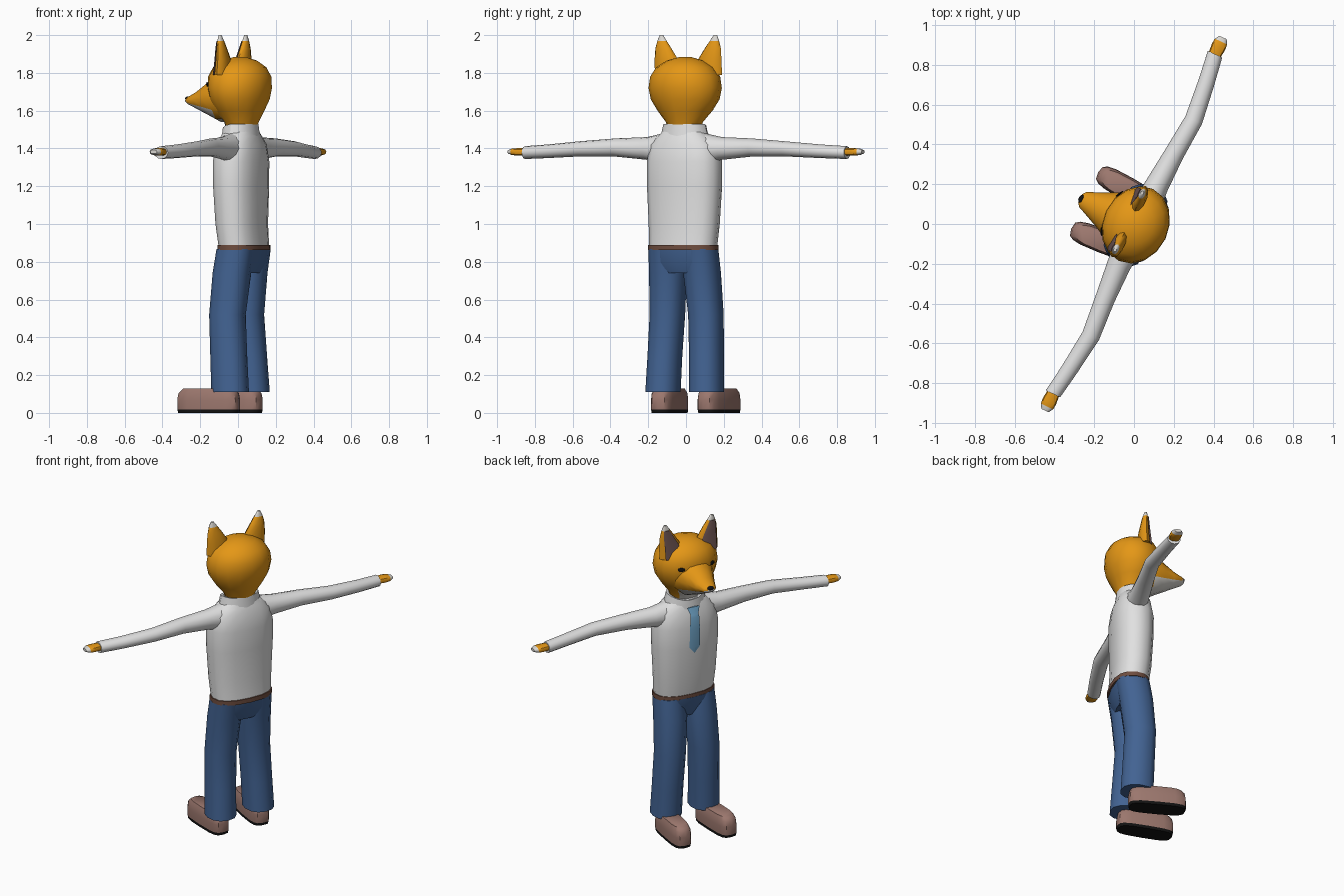
import bpy, bmesh, math
from mathutils import Matrix, Vector

if "Cube" in bpy.data.objects:
    bpy.data.objects.remove(bpy.data.objects["Cube"])

# Built facing -y, then the whole figure is turned to its heading
TURN = Matrix.Rotation(math.radians(-115.5), 4, 'Z')


def material(name, r, g, b):
    m = bpy.data.materials.new(name)
    m.diffuse_color = (r, g, b, 1)
    m.use_nodes = True
    m.node_tree.nodes["Principled BSDF"].inputs["Base Color"].default_value = m.diffuse_color
    return m


FUR = material("orange fur", 0.78, 0.31, 0.008)
WHITE = material("white fur", 0.70, 0.68, 0.64)
SHIRT = material("shirt white", 0.75, 0.75, 0.75)
JEANS = material("denim blue", 0.055, 0.125, 0.29)
SHOE = material("shoe brown", 0.33, 0.185, 0.155)
BELT = material("belt brown", 0.16, 0.075, 0.05)
TIE = material("tie blue", 0.19, 0.44, 0.68)
BLACK = material("black", 0.006, 0.006, 0.006)
EAR = material("inner ear", 0.17, 0.10, 0.095)


def ring(c, plane, a, b, n=12, p=2.0):
    """Rounded cross-section around c; p above 2 makes it boxier."""
    i, j = ["xyz".index(k) for k in plane]
    pts = []
    for k in range(n):
        t = 2 * math.pi * k / n
        v = Vector(c)
        v[i] += a * math.copysign(abs(math.cos(t)) ** (2 / p), math.cos(t))
        v[j] += b * math.copysign(abs(math.sin(t)) ** (2 / p), math.sin(t))
        pts.append(v)
    return pts


def finish(name, bm, mats, rule=None, angle=45):
    bmesh.ops.recalc_face_normals(bm, faces=bm.faces)
    for f in bm.faces:
        f.material_index = rule(f.calc_center_median()) if rule else 0
    bm.transform(TURN)
    me = bpy.data.meshes.new(name)
    bm.to_mesh(me)
    bm.free()
    for m in mats:
        me.materials.append(m)
    ob = bpy.data.objects.new(name, me)
    bpy.context.collection.objects.link(ob)
    bpy.ops.object.select_all(action='DESELECT')
    ob.select_set(True)
    bpy.context.view_layer.objects.active = ob
    bpy.ops.object.shade_smooth_by_angle(angle=math.radians(angle))
    return ob


def loft(name, rings, mats, rule=None, cap=True, angle=45):
    bm = bmesh.new()
    rows = [[bm.verts.new(p) for p in r] for r in rings]
    n = len(rows[0])
    for lo, hi in zip(rows, rows[1:]):
        for k in range(n):
            bm.faces.new((lo[k], lo[(k + 1) % n], hi[(k + 1) % n], hi[k]))
    if cap:
        bm.faces.new(rows[0])
        bm.faces.new(rows[-1])
    return finish(name, bm, mats, rule, angle)


def blob(name, loc, size, mat, turn=0.0):
    bm = bmesh.new()
    bmesh.ops.create_uvsphere(bm, u_segments=12, v_segments=8, radius=1)
    bm.transform(Matrix.Translation(loc) @ Matrix.Rotation(turn, 4, 'Z')
                 @ Matrix.Diagonal((*size, 1)))
    return finish(name, bm, [mat])


# Shirt body: height, half width, half depth, forward offset
torso = [(0.875, 0.188, 0.108, -0.035), (1.0, 0.197, 0.112, -0.022),
         (1.2, 0.208, 0.12, -0.018), (1.33, 0.208, 0.122, -0.018),
         (1.42, 0.19, 0.108, -0.02), (1.465, 0.145, 0.092, -0.02),
         (1.505, 0.10, 0.078, -0.02)]
loft("shirt", [ring((0, -f, z), "xy", a, b, 16, 2.4) for z, a, b, f in torso], [SHIRT])

# Shirt collar, dipping at the throat
collar = []
for z, a, b in [(1.455, 0.136, 0.098), (1.53, 0.118, 0.09), (1.525, 0.1, 0.078), (1.47, 0.095, 0.07)]:
    pts = ring((0, 0.015, z), "xy", a, b, 16)
    for p in pts:
        p.z -= 0.035 * max(0, -p.y / b)
    collar.append(pts)
loft("collar", collar, [SHIRT], cap=False, angle=30)

# Belt and trouser seat
loft("belt", [ring((0, 0.035, z), "xy", 0.195, 0.114, 16, 2.4) for z in (0.862, 0.89)], [BELT])
loft("trouser_seat", [ring((0, 0.03, z), "xy", a, b, 16, 2.4)
                      for z, a, b in [(0.74, 0.14, 0.075), (0.8, 0.185, 0.1), (0.868, 0.19, 0.11)]], [JEANS])

# Tie: height, half width, forward position
tie = [(1.46, 0.042, 0.088), (1.415, 0.026, 0.102), (1.40, 0.03, 0.106),
       (1.33, 0.033, 0.108), (1.21, 0.036, 0.106), (1.17, 0.003, 0.104)]
loft("tie", [ring((0, -f, z), "xy", w, 0.005, 4) for z, w, f in tie], [TIE], angle=30)

# Head: height, half width, half depth, forward offset
head = [(1.48, 0.08, 0.07, -0.02), (1.54, 0.10, 0.09, -0.02), (1.60, 0.15, 0.125, -0.012),
        (1.66, 0.188, 0.153, -0.01), (1.72, 0.20, 0.165, -0.01), (1.78, 0.19, 0.163, -0.01),
        (1.83, 0.157, 0.138, -0.01), (1.865, 0.10, 0.09, -0.01), (1.883, 0.035, 0.035, -0.01)]
loft("head", [ring((0, -f, z), "xy", a, b, 16) for z, a, b, f in head], [FUR, WHITE],
     lambda c: int(c.y < -0.03 and c.z < 1.58 and abs(c.x) < 0.08), angle=60)

# Muzzle with a pale underside: forward position, bottom, top, half width
muzzle = [(0.0, 1.54, 1.80, 0.15), (0.10, 1.54, 1.795, 0.13), (0.17, 1.575, 1.75, 0.093),
          (0.23, 1.605, 1.705, 0.066), (0.285, 1.632, 1.675, 0.042), (0.30, 1.643, 1.664, 0.022)]
loft("muzzle", [ring((0, -f, (lo + hi) / 2), "xz", a, (hi - lo) / 2) for f, lo, hi, a in muzzle],
     [FUR, WHITE], lambda c: int(c.z < 1.594 + (-c.y - 0.1) * 0.3), angle=60)
blob("nose", (0, -0.293, 1.664), (0.022, 0.014, 0.012), BLACK)

# Paired part profiles
leg = [(0.11, 0.128, 0.088, -0.015, 0.099), (0.3, 0.122, 0.087, -0.004, 0.097),
       (0.52, 0.113, 0.09, 0.008, 0.095), (0.74, 0.1, 0.096, -0.012, 0.1),
       (0.868, 0.098, 0.092, -0.033, 0.1)]
arm = [(0.10, -0.02, 1.40, 0.07, 0.085), (0.22, -0.02, 1.40, 0.06, 0.06),
       (0.40, -0.03, 1.405, 0.05, 0.048), (0.60, -0.046, 1.398, 0.046, 0.04),
       (0.80, -0.022, 1.385, 0.042, 0.036), (0.945, 0.0, 1.378, 0.04, 0.034)]
hand = [(0.92, 0.03, 0.02), (0.985, 0.037, 0.02), (1.015, 0.034, 0.018), (1.038, 0.02, 0.01)]
shoe = [(0.0, 0.97), (0.018, 1.0), (0.07, 1.0), (0.105, 0.96), (0.128, 0.82)]
ear = [(1.79, 0.122, 0.075, 0.03, 0.035), (1.87, 0.127, 0.069, 0.025, 0.03),
       (1.93, 0.145, 0.047, 0.026, 0.022), (1.97, 0.154, 0.027, 0.028, 0.016),
       (2.0, 0.158, 0.01, 0.03, 0.008)]

for s, side in ((1, "left"), (-1, "right")):
    loft(side + "_trouser_leg", [ring((s * x, -f, z), "xy", a, b, 12, 2.3)
                                 for z, x, a, f, b in leg], [JEANS])
    loft(side + "_sleeve", [ring((s * x, -f, z), "yz", a, b) for x, f, z, a, b in arm], [SHIRT])
    loft(side + "_hand", [ring((s * x, 0, 1.382), "yz", a, b, 10, 2.5) for x, a, b in hand],
         [FUR, WHITE], lambda c: int(abs(c.x) > 1.012))

    # Shoe with dark sole, toes turned out slightly
    splay = Matrix.Translation((s * 0.145, -0.1025, 0)) @ Matrix.Rotation(s * math.radians(4), 4, 'Z')
    loft(side + "_shoe", [[splay @ p for p in ring((0, 0, z), "xy", 0.06 * k, 0.1725 * k, 16, 3.6)]
                          for z, k in shoe], [SHOE, BLACK], lambda c: int(c.z < 0.012))

    # Ear with pale tip and dark lining
    loft(side + "_ear", [ring((s * x, -f, z), "xy", w, t, 10) for z, x, w, f, t in ear],
         [FUR, WHITE], lambda c: int(c.z > 1.96), angle=60)
    loft(side + "_ear_lining", [ring((s * x, -(f + t), z), "xy", w * 0.68, 0.004, 8)
                                for z, x, w, f, t in ear[:4]], [EAR])

    blob(side + "_eye", (s * 0.105, -0.131, 1.74), (0.022, 0.005, 0.013), BLACK, s * math.radians(27))
